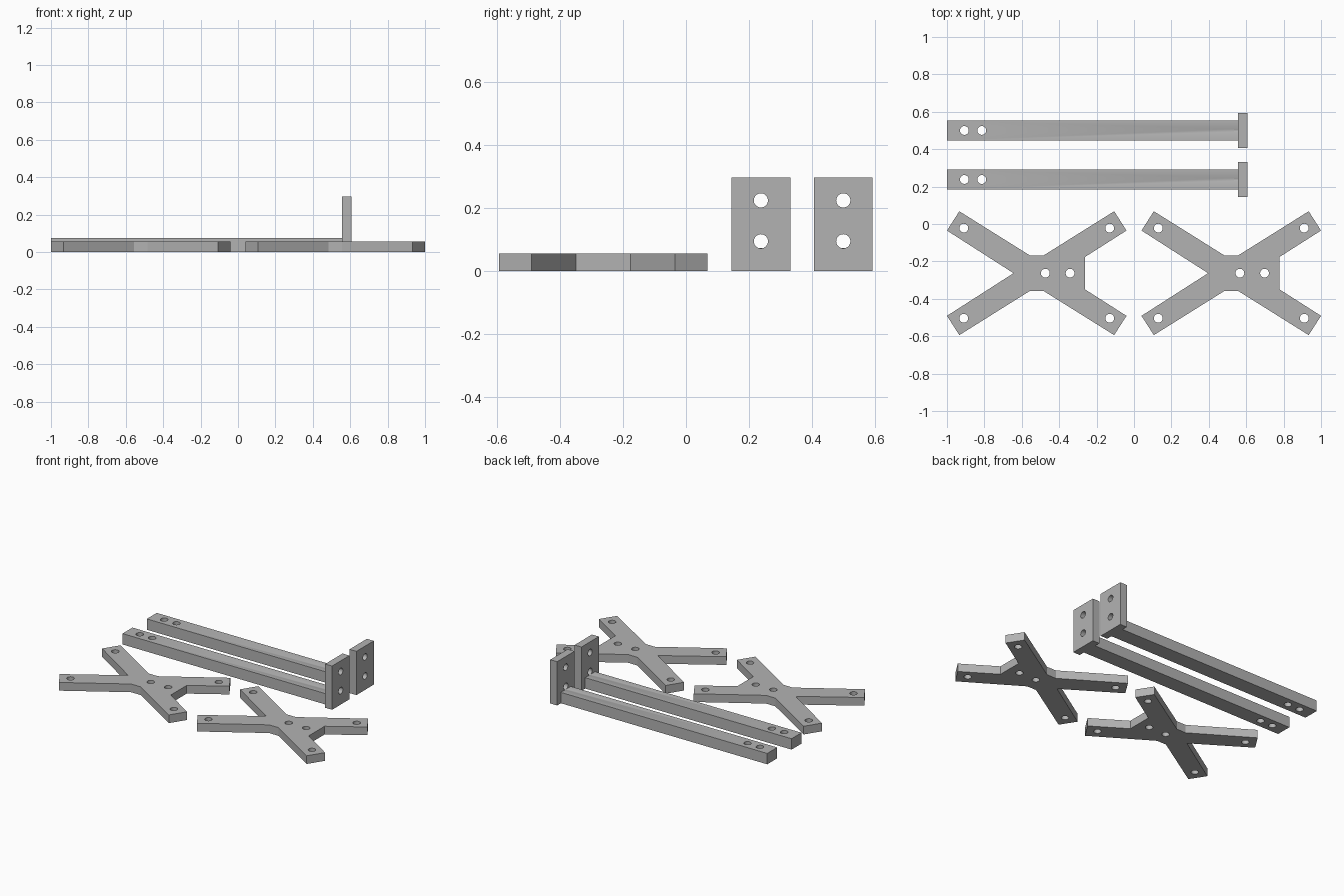
import bpy, bmesh, math
from mathutils import Matrix, Vector

cube = bpy.data.objects.get("Cube")
if cube:
    bpy.data.objects.remove(cube, do_unlink=True)

grey = bpy.data.materials.new("plain_grey")
grey.use_nodes = True
colour = (0.45, 0.45, 0.45, 1)
grey.diffuse_color = colour
grey.node_tree.nodes["Principled BSDF"].inputs["Base Color"].default_value = colour


def add_object(name, bm):
    mesh = bpy.data.meshes.new(name)
    bmesh.ops.recalc_face_normals(bm, faces=bm.faces)
    bm.to_mesh(mesh)
    bm.free()
    mesh.materials.append(grey)
    obj = bpy.data.objects.new(name, mesh)
    bpy.context.collection.objects.link(obj)
    return obj


def prism(name, outline, height):
    """Flat outline extruded upward from the ground."""
    bm = bmesh.new()
    base = bm.faces.new([bm.verts.new((x, y, 0)) for x, y in outline])
    top = bmesh.ops.extrude_face_region(bm, geom=[base])["geom"]
    verts = [v for v in top if isinstance(v, bmesh.types.BMVert)]
    bmesh.ops.translate(bm, verts=verts, vec=(0, 0, height))
    return add_object(name, bm)


def box(name, x0, x1, y, half_width, height):
    a, b = y - half_width, y + half_width
    return prism(name, [(x0, a), (x1, a), (x1, b), (x0, b)], height)


def drill(obj, centres, radius, depth, axis="Z"):
    """Cut round holes through an object, then discard the cutter."""
    bm = bmesh.new()
    turn = Matrix.Rotation(math.pi / 2, 4, "Y") if axis == "X" else Matrix()
    for c in centres:
        bmesh.ops.create_cone(bm, cap_ends=True, segments=40, radius1=radius,
                              radius2=radius, depth=depth,
                              matrix=Matrix.Translation(Vector(c)) @ turn)
    cutter = add_object("hole_cutter", bm)
    cutter.hide_render = True
    mod = obj.modifiers.new("holes", "BOOLEAN")
    mod.operation, mod.solver, mod.object = "DIFFERENCE", "EXACT", cutter
    bpy.context.view_layer.update()
    result = bpy.data.meshes.new_from_object(
        obj.evaluated_get(bpy.context.evaluated_depsgraph_get()))
    obj.modifiers.clear()
    obj.data = result
    bpy.data.objects.remove(cutter, do_unlink=True)


parts = []

# Cross brackets: back half of the outline, mirrored to the front
half = [(-0.124, 0), (-0.48, 0.228), (-0.414, 0.331), (-0.035, 0.094),
        (0.035, 0.094), (0.414, 0.331), (0.48, 0.228), (0.257, 0.086)]
outline = half + [(x, -y) for x, y in reversed(half[1:])]
hole_spots = [(sx * 0.39, sy * 0.241) for sx in (-1, 1) for sy in (-1, 1)]
hole_spots += [(0.046, 0), (0.178, 0)]
for side, cx in (("right", -0.52), ("left", 0.52)):
    cy = -0.263
    cross = prism(side + "_cross_bracket",
                  [(x + cx, y + cy) for x, y in outline], 0.056)
    drill(cross, [(x + cx, y + cy, 0.03) for x, y in hole_spots], 0.0235, 0.2)
    parts.append(cross)

# Long bars with upright end plates
for side, y in (("front", 0.238), ("back", 0.5)):
    bar = box(side + "_bar", -1, 0.556, y, 0.0535, 0.074)
    drill(bar, [(x, y, 0.04) for x in (-0.907, -0.814)], 0.0235, 0.2)
    plate = box(side + "_end_plate", 0.556, 0.608, y, 0.0935, 0.298)
    bolt_holes = [(0.585, y, z) for z in (0.095, 0.225)]
    for part in (bar, plate):
        drill(part, bolt_holes, 0.0225, 0.1, "X")
        parts.append(part)

# Round hole walls, crisp edges
bpy.ops.object.select_all(action="DESELECT")
for part in parts:
    part.select_set(True)
bpy.context.view_layer.objects.active = parts[0]
bpy.ops.object.shade_smooth_by_angle(angle=math.radians(25))
